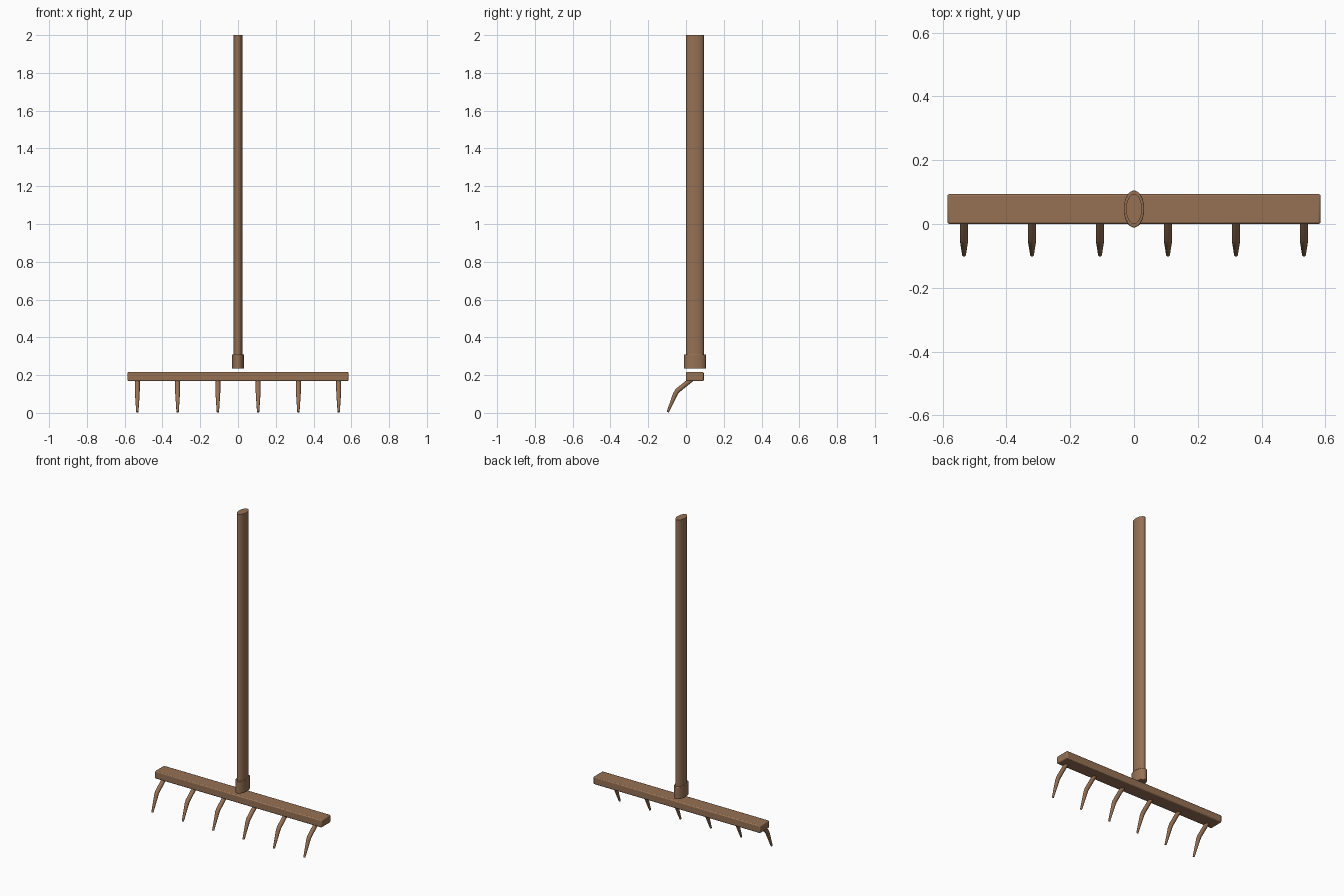
import bpy, bmesh, math
from mathutils import Vector

if "Cube" in bpy.data.objects:
    bpy.data.objects.remove(bpy.data.objects["Cube"])

wood = bpy.data.materials.new("brown_wood")
wood.diffuse_color = (0.305, 0.165, 0.089, 1)
wood.use_nodes = True
wood.node_tree.nodes["Principled BSDF"].inputs["Base Color"].default_value = wood.diffuse_color
CY = 0.047  # depth centre of head and handle


def finish(obj, name, bevel=0.0):
    obj.name = name
    obj.data.materials.append(wood)
    bpy.ops.object.select_all(action='DESELECT')
    obj.select_set(True)
    bpy.context.view_layer.objects.active = obj
    bpy.ops.object.transform_apply(location=False, rotation=False, scale=True)
    if bevel:
        mod = obj.modifiers.new("soft_edges", 'BEVEL')
        mod.width, mod.segments = bevel, 2
        mod.limit_method = 'ANGLE'
        mod.angle_limit = math.radians(50)
    bpy.ops.object.shade_smooth_by_angle(angle=math.radians(35))


def oval_post(name, rx, ry, z0, z1, bevel=0.0):
    bpy.ops.mesh.primitive_cylinder_add(vertices=32, radius=1, depth=1,
                                        location=(0, CY, (z0 + z1) / 2))
    obj = bpy.context.object
    obj.scale = (rx, ry, z1 - z0)
    finish(obj, name, bevel)


# Handle and the collar around its foot
oval_post("handle", 0.025, 0.047, 0.25, 2.0)
oval_post("collar", 0.032, 0.058, 0.234, 0.31, 0.003)

# Head bar
bpy.ops.mesh.primitive_cube_add(size=1, location=(0, CY, 0.192))
bar = bpy.context.object
bar.scale = (1.17, 0.094, 0.048)
finish(bar, "head_bar", 0.006)

# Bent, tapering tines: (y, z, radius) along the path
PATH = [(0.047, 0.192, 0.013), (-0.046, 0.117, 0.013),
        (-0.056, 0.101, 0.0125), (-0.097, 0.004, 0.006)]
SIDES = 12


def tine(name, x):
    bm = bmesh.new()
    pts = [Vector((0, y, z)) for y, z, _ in PATH]
    rings = []
    for i, p in enumerate(pts):
        t = (pts[min(i + 1, len(pts) - 1)] - pts[max(i - 1, 0)]).normalized()
        side = Vector((1, 0, 0))
        up = t.cross(side)
        r = PATH[i][2]
        rings.append([bm.verts.new(p + r * (side * math.cos(a) + up * math.sin(a)))
                      for a in (2 * math.pi * k / SIDES for k in range(SIDES))])
    for a, b in zip(rings, rings[1:]):
        for k in range(SIDES):
            j = (k + 1) % SIDES
            bm.faces.new((a[k], a[j], b[j], b[k]))
    bm.faces.new(rings[0])
    bm.faces.new(rings[-1])
    bmesh.ops.recalc_face_normals(bm, faces=bm.faces)
    mesh = bpy.data.meshes.new(name)
    bm.to_mesh(mesh)
    bm.free()
    obj = bpy.data.objects.new(name, mesh)
    obj.location.x = x
    bpy.context.collection.objects.link(obj)
    finish(obj, name)


for i in range(6):
    tine(f"tine_{i + 1}", (i - 2.5) * 0.2132)
